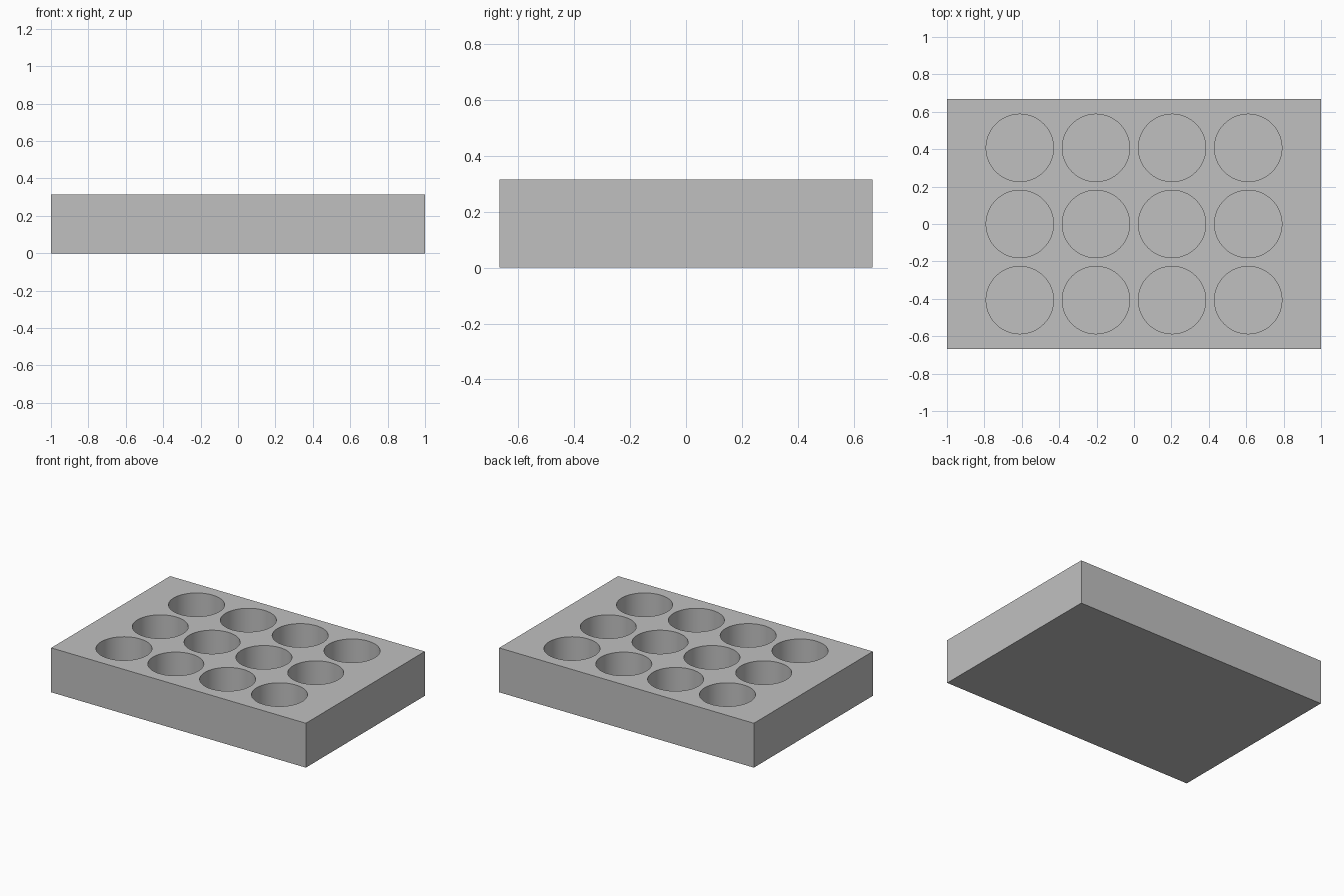
import bpy
import bmesh
import math
from mathutils import Matrix

cube = bpy.data.objects.get("Cube")
if cube:
    bpy.data.objects.remove(cube, do_unlink=True)

LENGTH, WIDTH, HEIGHT = 2.0, 1.334, 0.315
COLUMNS, ROWS, PITCH = 4, 3, 0.407
RADIUS, DEPTH, SEGMENTS = 0.18, 0.27, 96

# Plain grey material
grey = bpy.data.materials.new("light grey")
grey.use_nodes = True
colour = (0.53, 0.53, 0.53, 1)
grey.diffuse_color = colour
grey.node_tree.nodes["Principled BSDF"].inputs["Base Color"].default_value = colour


def finish(bm, name):
    mesh = bpy.data.meshes.new(name)
    bm.to_mesh(mesh)
    bm.free()
    mesh.materials.append(grey)
    obj = bpy.data.objects.new(name, mesh)
    bpy.context.collection.objects.link(obj)
    return obj


# Solid rectangular block
bm = bmesh.new()
bmesh.ops.create_cube(bm, size=1, matrix=Matrix.Translation((0, 0, HEIGHT / 2))
                      @ Matrix.Diagonal((LENGTH, WIDTH, HEIGHT, 1)))
tray = finish(bm, "tray")

# Grid of round pocket cutters, rising past the top
bm = bmesh.new()
cut_height = DEPTH + 0.1
for col in range(COLUMNS):
    for row in range(ROWS):
        centre = ((col - (COLUMNS - 1) / 2) * PITCH,
                  (row - (ROWS - 1) / 2) * PITCH,
                  HEIGHT - DEPTH + cut_height / 2)
        bmesh.ops.create_cone(bm, cap_ends=True, segments=SEGMENTS, radius1=RADIUS,
                              radius2=RADIUS, depth=cut_height,
                              matrix=Matrix.Translation(centre))
cutter = finish(bm, "pocket_cutter")
cutter.hide_render = True

# Cut the pockets, then drop the cutter
cut = tray.modifiers.new("pockets", "BOOLEAN")
cut.operation = "DIFFERENCE"
cut.solver = "EXACT"
cut.object = cutter
bpy.ops.object.select_all(action="DESELECT")
bpy.context.view_layer.objects.active = tray
tray.select_set(True)
bpy.ops.object.modifier_apply(modifier=cut.name)
bpy.data.objects.remove(cutter, do_unlink=True)

# Smooth pocket walls with crisp rims
bpy.ops.object.shade_smooth_by_angle(angle=math.radians(30))
